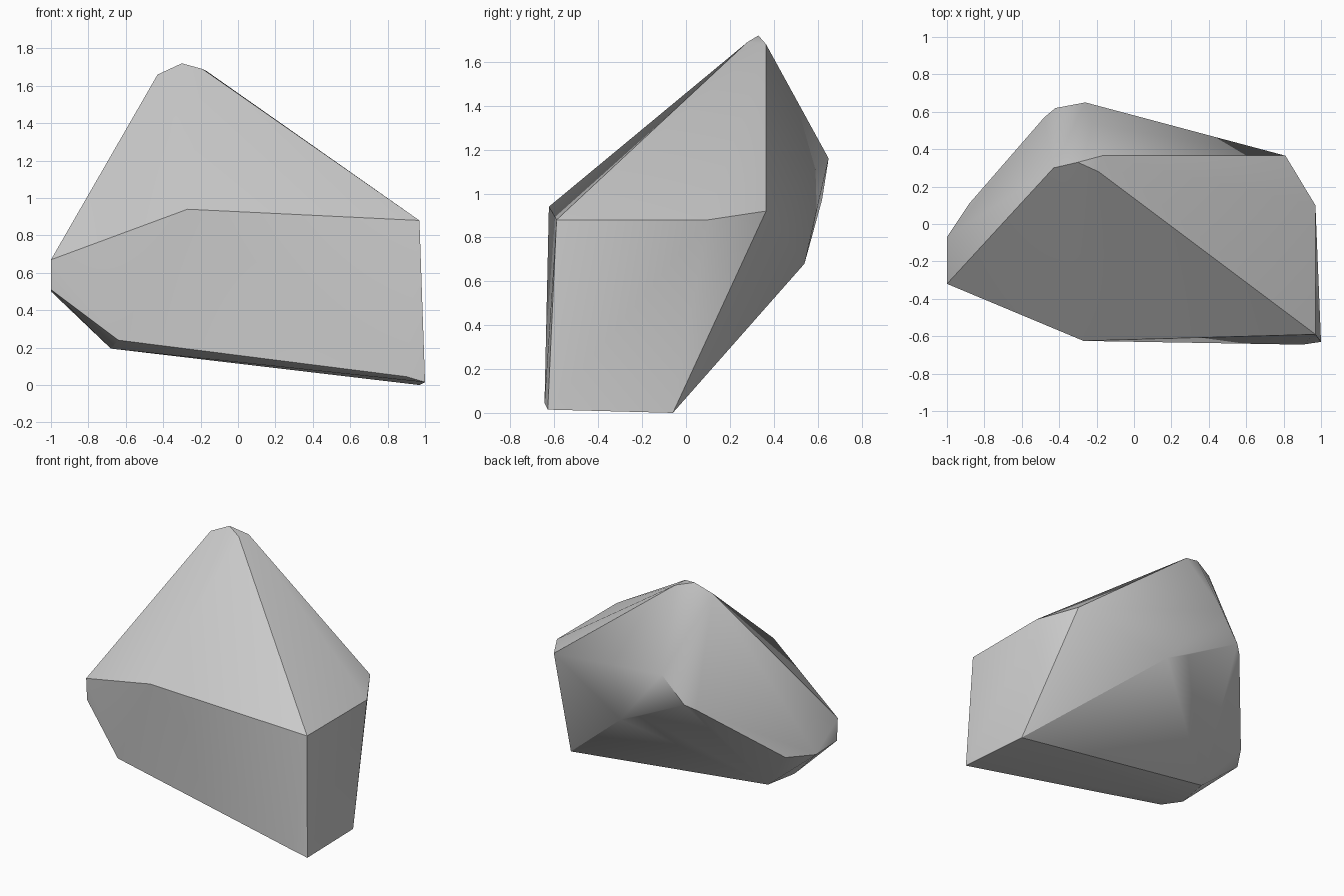
import bpy
import bmesh
import math

cube = bpy.data.objects.get("Cube")
if cube:
    bpy.data.objects.remove(cube, do_unlink=True)

# Stone colour
stone = bpy.data.materials.new("stone_grey")
stone.use_nodes = True
colour = (0.6, 0.6, 0.6, 1)
stone.diffuse_color = colour
stone.node_tree.nodes["Principled BSDF"].inputs["Base Color"].default_value = colour

# Corner groups of the chipped boulder
peak = [(-.43, .30, 1.66), (-.30, .33, 1.72), (-.17, .365, 1.68), (-.19, .28, 1.69)]
shoulder = [(.97, -.59, .88), (.97, .10, .88), (.81, .365, .92), (-.27, -.625, .94)]
left_end = [(-1, -.32, .67), (-1, -.31, .51), (-1, -.25, .51), (-1, -.07, .50), (-.88, .11, .515)]
back = [(-.26, .65, 1.16), (-.42, .62, .97), (-.48, .57, .93), (.15, .54, .68), (-.02, .56, .76)]
base = [(1, -.63, .015), (.9, -.645, .045), (.97, -.06, 0),
        (-.64, -.03, .2), (-.68, -.28, .195), (-.64, -.47, .24)]

# Boulder: convex skin around the corners
bm = bmesh.new()
for corner in peak + shoulder + left_end + back + base:
    bm.verts.new(corner)
hull = bmesh.ops.convex_hull(bm, input=bm.verts)
loose = [v for v in bm.verts if not v.link_faces]
bmesh.ops.delete(bm, geom=loose, context="VERTS")
bmesh.ops.recalc_face_normals(bm, faces=bm.faces)
mesh = bpy.data.meshes.new("boulder")
bm.to_mesh(mesh)
bm.free()
mesh.materials.append(stone)
boulder = bpy.data.objects.new("boulder", mesh)
bpy.context.collection.objects.link(boulder)

# Soft facets with crisp ridges
bpy.ops.object.select_all(action="DESELECT")
boulder.select_set(True)
bpy.context.view_layer.objects.active = boulder
bpy.ops.object.shade_smooth_by_angle(angle=math.radians(30))
